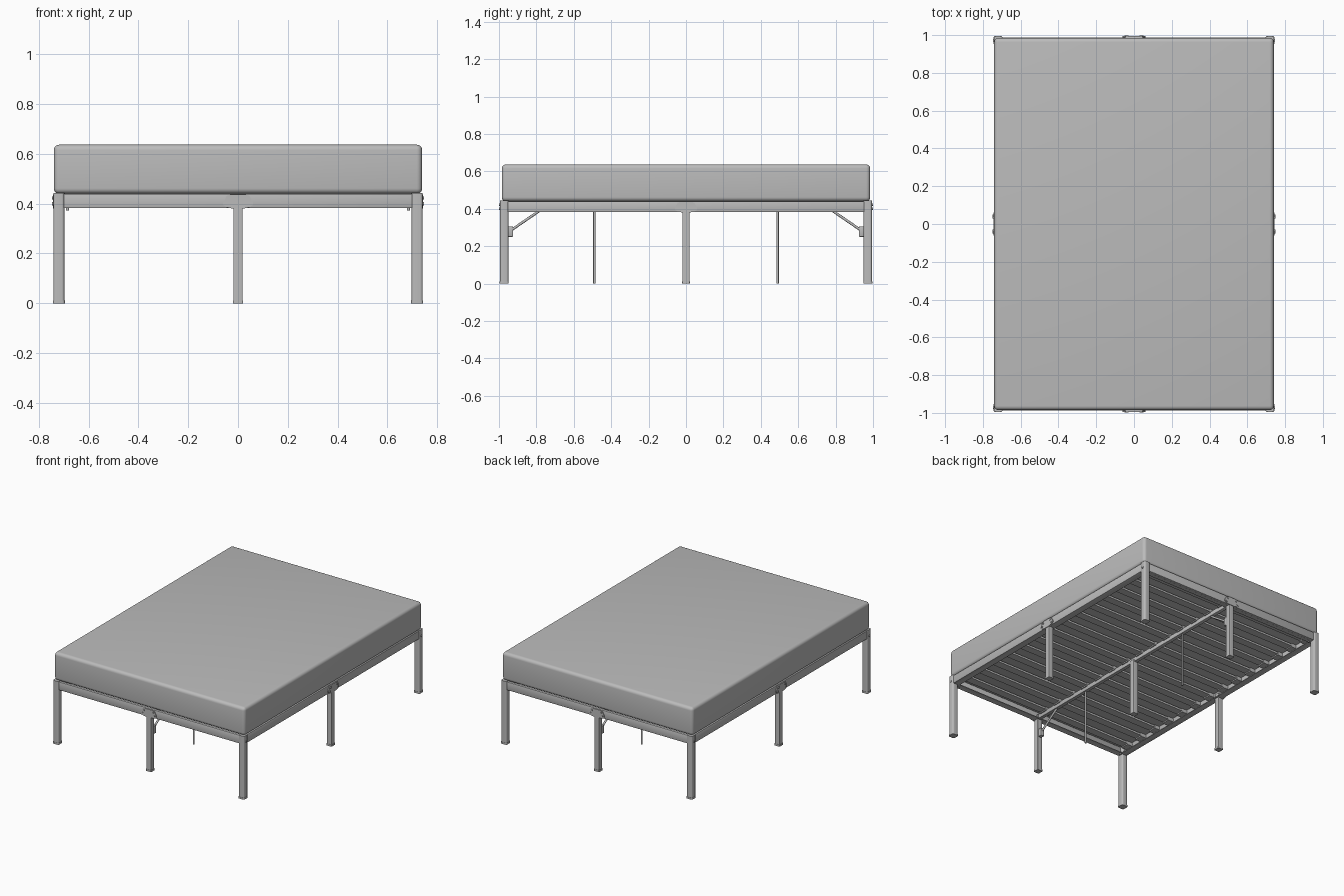
import bpy, bmesh, math
from mathutils import Vector

if "Cube" in bpy.data.objects:
    bpy.data.objects.remove(bpy.data.objects["Cube"])

grey = bpy.data.materials.new("plain grey")
grey.use_nodes = True
colour = (0.5, 0.5, 0.5, 1)
grey.diffuse_color = colour
grey.node_tree.nodes["Principled BSDF"].inputs["Base Color"].default_value = colour

HX, HY = 0.72, 0.972          # leg centre lines
RAIL_LOW, RAIL_TOP = 0.382, 0.44


def finish(name, bm, smooth=False):
    mesh = bpy.data.meshes.new(name)
    bmesh.ops.recalc_face_normals(bm, faces=bm.faces[:])
    bm.to_mesh(mesh)
    bm.free()
    mesh.materials.append(grey)
    ob = bpy.data.objects.new(name, mesh)
    bpy.context.collection.objects.link(ob)
    if smooth:
        bpy.ops.object.select_all(action='DESELECT')
        ob.select_set(True)
        bpy.context.view_layer.objects.active = ob
        bpy.ops.object.shade_smooth_by_angle(angle=math.radians(40))
    return ob


def box(name, low, high, bevel=0, segments=3, upright_only=False):
    low, high = Vector(low), Vector(high)
    bm = bmesh.new()
    bmesh.ops.create_cube(bm, size=1)
    for v in bm.verts:
        v.co = (low + high) / 2 + v.co * (high - low)
    if bevel:
        edges = [e for e in bm.edges if not upright_only
                 or abs(e.verts[0].co.z - e.verts[1].co.z) > 0.001]
        bmesh.ops.bevel(bm, geom=edges, offset=bevel, segments=segments,
                        profile=0.5, affect='EDGES')
    return finish(name, bm, bool(bevel))


def rod(name, start, end, radius, sides=12):
    start, end = Vector(start), Vector(end)
    axis = end - start
    bm = bmesh.new()
    bmesh.ops.create_cone(bm, cap_ends=True, segments=sides, radius1=radius,
                          radius2=radius, depth=axis.length)
    turn = axis.to_track_quat('Z', 'Y').to_matrix()
    for v in bm.verts:
        v.co = turn @ v.co + (start + end) / 2
    return finish(name, bm, True)


def plate(name, outline, place, depth):
    """Extrude a flat outline; place maps (u, z, d) into the model."""
    bm = bmesh.new()
    face = bm.faces.new([bm.verts.new(place(u, z, 0)) for u, z in outline])
    grown = bmesh.ops.extrude_face_region(bm, geom=[face])["geom"]
    shift = place(0, 0, depth) - place(0, 0, 0)
    bmesh.ops.translate(bm, vec=shift,
                        verts=[g for g in grown if isinstance(g, bmesh.types.BMVert)])
    return finish(name, bm)


def leg(name, x, y, half, top, corner):
    box(name, (x - half, y - half, 0.006), (x + half, y + half, top), corner, 4, True)
    f = half + 0.002
    box(name + "_foot", (x - f, y - f, 0), (x + f, y + f, 0.012), corner, 4, True)


# Mattress
box("mattress", (-0.74, -0.985, RAIL_TOP), (0.74, 0.985, 0.637), 0.022, 5)

# Side and end rails: upright web with an inward flange at the top
for s, side in ((1, "left"), (-1, "right")):
    xs = sorted((s * 0.737, s * 0.717))
    box(side + "_rail", (xs[0], -HY, RAIL_LOW), (xs[1], HY, RAIL_TOP), 0.003, 2)
    xs = sorted((s * 0.72, s * 0.69))
    box(side + "_ledge", (xs[0], -HY, RAIL_LOW), (xs[1], HY, RAIL_LOW + 0.005))
for s, end in ((-1, "front"), (1, "back")):
    ys = sorted((s * 0.988, s * 0.968))
    box(end + "_rail", (-HX, ys[0], RAIL_LOW), (HX, ys[1], RAIL_TOP), 0.003, 2)
    ys = sorted((s * 0.97, s * 0.942))
    box(end + "_ledge", (-HX, ys[0], RAIL_LOW), (HX, ys[1], RAIL_LOW + 0.005))

# Legs: four corners, four mid-span, one central and two thin supports
for sx, side in ((1, "left"), (-1, "right")):
    for sy, end in ((-1, "front"), (1, "back")):
        leg(f"{end}_{side}_leg", sx * HX, sy * HY, 0.022, 0.443, 0.01)
        rod(f"{end}_{side}_side_bolt", (sx * 0.735, sy * HY, 0.4),
            (sx * 0.747, sy * HY, 0.4), 0.007)
        rod(f"{end}_{side}_under_bolt", (sx * 0.685, sy * 0.955, 0.373),
            (sx * 0.685, sy * 0.955, 0.385), 0.006)
    leg(side + "_middle_leg", sx * HX, 0, 0.019, 0.415, 0.005)
for sy, end in ((-1, "front"), (1, "back")):
    leg(end + "_middle_leg", 0, sy * HY, 0.019, 0.415, 0.005)
    rod(end + "_thin_support", (0, sy * 0.49, 0), (0, sy * 0.49, 0.4), 0.006)
leg("centre_leg", 0, 0, 0.019, 0.4, 0.005)

# Hinge plates with bolts over the middle legs
half_outline = [(0.02, 0.38), (0.045, 0.385), (0.06, 0.395), (0.06, 0.405),
                (0.045, 0.432), (0.03, 0.437)]
outline = half_outline + [(-u, z) for u, z in reversed(half_outline)]
spots = {
    "front": lambda u, z, d: Vector((u, -0.988 - d, z)),
    "back": lambda u, z, d: Vector((u, 0.988 + d, z)),
    "left": lambda u, z, d: Vector((0.737 + d, u, z)),
    "right": lambda u, z, d: Vector((-0.737 - d, u, z)),
}
for name, place in spots.items():
    plate(name + "_hinge_plate", outline, place, 0.006)
    for u, z in ((-0.045, 0.4), (0.045, 0.4), (-0.035, 0.422), (0.035, 0.422)):
        rod(name + "_hinge_bolt", place(u, z, 0), place(u, z, 0.011), 0.006)

# Centre beam and its diagonal braces
box("centre_beam", (-0.013, -0.97, 0.386), (0.013, 0.97, 0.418), 0.003, 2)
for s, end in ((-1, "front"), (1, "back")):
    rod(end + "_brace", (0, s * 0.775, 0.395), (0, s * 0.95, 0.275), 0.007)
    ys = sorted((s * 0.925, s * 0.956))
    box(end + "_brace_bracket", (-0.014, ys[0], 0.25), (0.014, ys[1], 0.305), 0.003, 2)

# Cross slats with end clips and a clip on the beam
COUNT = 14
for i in range(COUNT):
    y = -0.9 + 1.8 * i / (COUNT - 1)
    box("slat", (-0.718, y - 0.028, 0.418), (0.718, y + 0.028, 0.432))
    for x in (-0.695, 0, 0.695):
        box("slat_clip", (x - 0.02, y - 0.03, 0.41), (x + 0.02, y + 0.03, 0.435))
